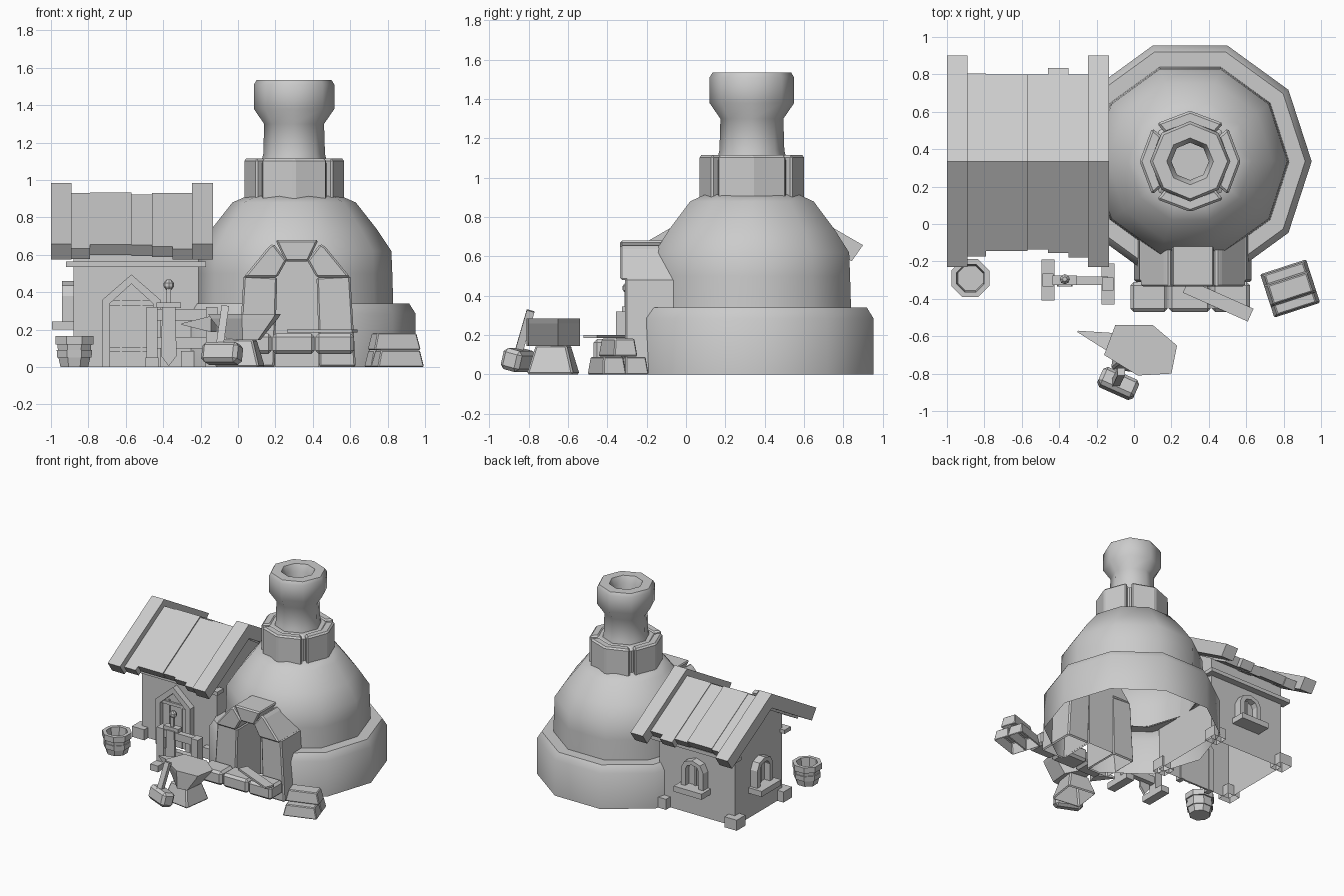
import bpy, bmesh, math
from math import radians, pi
from mathutils import Euler

cube = bpy.data.objects.get("Cube")
if cube:
    bpy.data.objects.remove(cube, do_unlink=True)

stone = bpy.data.materials.new("stone_grey")
stone.use_nodes = True
GREY = (0.6, 0.6, 0.6, 1)
stone.diffuse_color = GREY
stone.node_tree.nodes["Principled BSDF"].inputs["Base Color"].default_value = GREY


def finish(name, bm, loc=(0, 0, 0), rot=(0, 0, 0), bevel=0, smooth=0):
    bmesh.ops.recalc_face_normals(bm, faces=bm.faces)
    if bevel:
        bmesh.ops.bevel(bm, geom=bm.edges[:], offset=bevel, segments=1, affect='EDGES')
    me = bpy.data.meshes.new(name)
    bm.to_mesh(me)
    bm.free()
    ob = bpy.data.objects.new(name, me)
    bpy.context.collection.objects.link(ob)
    ob.location, ob.rotation_euler = loc, rot
    me.materials.append(stone)
    if smooth:
        bpy.ops.object.select_all(action='DESELECT')
        ob.select_set(True)
        bpy.context.view_layer.objects.active = ob
        bpy.ops.object.shade_smooth_by_angle(angle=radians(smooth))
    return ob


def skin(rings):
    """Closed solid through a list of equal-length point rings."""
    bm = bmesh.new()
    loops = [[bm.verts.new(p) for p in r] for r in rings]
    n = len(loops[0])
    for a, b in zip(loops, loops[1:]):
        for i in range(n):
            j = (i + 1) % n
            bm.faces.new((a[i], a[j], b[j], b[i]))
    bm.faces.new(loops[0])
    bm.faces.new(loops[-1])
    return bm


def lathe(name, profile, sides, loc, smooth=0, turn=0):
    rings = [[(r * math.cos(turn + 2 * pi * i / sides), r * math.sin(turn + 2 * pi * i / sides), z)
              for i in range(sides)] for r, z in profile]
    return finish(name, skin(rings), loc, smooth=smooth)


def prism(name, pts, depth, loc, turn=0, bevel=0):
    """Upright outline (x, z) whose front is pushed out to -y by depth."""
    rings = [[(x, y, z) for x, z in pts] for y in (0, -depth)]
    return finish(name, skin(rings), loc, (0, 0, turn), bevel)


def block(name, loc, size, rot=(0, 0, 0), taper=1, bevel=0):
    """Box standing on loc, its top scaled by taper."""
    w, d, h = size
    rings = [[(x * w / 2 * s, y * d / 2 * s, z) for x, y in ((-1, -1), (1, -1), (1, 1), (-1, 1))]
             for z, s in ((0, 1), (h, taper))]
    return finish(name, skin(rings), loc, rot, bevel)


def span(name, lo, hi, bevel=0):
    mid = [(a + b) / 2 for a, b in zip(lo, hi)]
    return block(name, (mid[0], mid[1], lo[2]), [b - a for a, b in zip(lo, hi)], bevel=bevel)


def drop_caps(ob, height=.02):
    """Open a shell: remove level faces lying below height near the middle."""
    bm = bmesh.new()
    bm.from_mesh(ob.data)
    caps = [f for f in bm.faces if abs(f.normal.z) > .95 and f.calc_center_median().z < height
            and f.calc_center_median().xy.length < .4]
    bmesh.ops.delete(bm, geom=caps, context='FACES')
    bm.to_mesh(ob.data)
    bm.free()


# Domed kiln: base ring, dome, collar and chimney
C = (0.3, 0.335, 0)
base = lathe("kiln_base", [(.65, 0), (.65, .285), (.615, .34), (.52, .34), (.52, .335)], 10, C, smooth=42)
dome = lathe("kiln_dome", [(.53, .335), (.525, .5), (.52, .62), (.44, .74), (.33, .88), (.25, .915)],
             10, C, smooth=50)
lathe("collar_core", [(.235, .88), (.235, 1.09), (.2, 1.11)], 8, C)
for k in range(4):
    plan = []
    for r in (.27, .2):
        side = [(r * math.cos(t), r * math.sin(t)) for t in (-.72, 0, .72)]
        plan += side if r > .25 else side[::-1]
    rings = [[(x, y, z) for x, y in plan] for z in (.89, 1.115)]
    finish("collar_stone", skin(rings), C, (0, 0, k * pi / 2), bevel=.012)
lathe("chimney", [(.18, 1.08), (.165, 1.14), (.16, 1.3), (.215, 1.38), (.215, 1.51), (.2, 1.535),
                  (.125, 1.535), (.1, 1.48), (.1, 1.3)], 8, C, smooth=47)

# Firebox hollow cut into the kiln, then the shells opened underneath
hollow = span("hollow_cutter", (.2, -.5, -.1), (.43, 0, .565))
hollow.hide_render = True
for ob in (base, dome):
    mod = ob.modifiers.new("hollow", 'BOOLEAN')
    mod.object, mod.operation, mod.solver = hollow, 'DIFFERENCE', 'EXACT'
    bpy.context.view_layer.objects.active = ob
    bpy.ops.object.modifier_move_to_index(modifier="hollow", index=0)
    bpy.ops.object.modifier_apply(modifier="hollow")
    drop_caps(ob, .34)
bpy.data.objects.remove(hollow, do_unlink=True)

# Firebox arch stones, mirrored about the opening
AX = .315
for s in (-1, 1):
    def half(pts):
        return [(s * x, z) for x, z in pts]
    drop_caps(prism("firebox_pillar", half([(.315, 0), (.12, 0), (.105, .48), (.285, .49)]),
                    .31, (AX, 0, 0), bevel=.01))
    prism("arch_stone", half([(.285, .48), (.105, .48), (.055, .57), (.125, .66), (.15, .645)]),
          .335, (AX, 0, 0), bevel=.01)
prism("keystone", [(-.115, .68), (.115, .68), (.06, .565), (-.06, .565)], .335, (AX, 0, 0), bevel=.01)
for x0, x1 in ((-.02, .18), (.185, .41), (.415, .62)):
    span("hearth_step", (x0, -.47, .07), (x1, -.31, .18), bevel=.018)
block("blade_on_step", (.45, -.41, .185), (.38, .075, .015), (0, 0, radians(-24)))

# House walls open underneath, eave plates and corner stones
RY, SLOPE = .335, .58
walls = prism("house_walls", [(-.3, 0), (.3, 0), (.3, .68), (0, .87), (-.3, .68)], .67, (-.88, RY, 0), pi / 2)
drop_caps(walls)
for y in (.02, .65):
    span("eave_plate", (-.92, y - .04, .535), (-.17, y + .04, .565))
for x in (-.88, -.25):
    for y in (.04, .635):
        drop_caps(span("corner_stone", (x - .055, y - .055, 0), (x + .055, y + .055, .085)))


# Roof: ragged slabs between two raised end trims, eaves cut square to the slope
def chevron(name, x0, x1, front, back, ridge, thick):
    def line(f, b, top):
        return [(-f, top - SLOPE * f), (0, top), (b, top - SLOPE * b)]
    cut = thick * .5
    outline = line(front, back, ridge) + line(front - cut, back - cut, ridge - thick)[::-1]
    prism(name, outline, x1 - x0, (x0, RY, 0), pi / 2)


for x in (-1, -.245):
    chevron("roof_trim", x, x + .11, .565, .565, .985, .115)
for x0, x1, f, b, lift in ((-.9, -.79, .51, .47, 0), (-.79, -.57, .48, .465, .004),
                           (-.57, -.46, .47, .465, -.006), (-.46, -.35, .49, .5, 0),
                           (-.35, -.24, .515, .465, 0)):
    chevron("roof_slab", x0, x1, f, b, .93 + lift, .08)


# Door with pointed frame
def gable(w, h, peak):
    return [(-w, 0), (-w, h), (0, peak), (w, h), (w, 0)]


DX = -.57
prism("door_frame", gable(.155, .36, .495) + gable(.115, .34, .445)[::-1], .06, (DX, .045, 0))
prism("door", gable(.12, .34, .45), .015, (DX, .04, 0))
for x in (-.055, .055):
    span("door_plank_seam", (DX + x - .005, .017, 0), (DX + x + .005, .03, .37))
for z in (.08, .33):
    span("door_bar", (DX - .115, .01, z), (DX + .115, .03, z + .025))


# Arched windows on the back and left walls
def arch(w, h, r):
    return [(-w, 0)] + [(-w * math.cos(t * pi / 4), h + r * math.sin(t * pi / 4)) for t in range(5)] + [(w, 0)]


for x, y, turn in ((-.54, .635, pi), (-.88, RY, -pi / 2)):
    prism("window_frame", arch(.1, .15, .08) + arch(.06, .15, .045)[::-1], .06, (x, y, .23), turn)
    prism("window_pane", arch(.065, .15, .05), .01, (x, y, .23), turn)
    prism("window_bar", [(-.008, 0), (.008, 0), (.008, .19), (-.008, .19)], .02, (x, y, .23), turn)
    prism("window_sill", [(-.125, 0), (.125, 0), (.125, .045), (-.125, .045)], .115, (x, y, .2), turn)

# Bucket
lathe("bucket", [(.08, 0), (.092, .05), (.1, .05), (.102, .09), (.095, .09), (.098, .12), (.11, .12),
                 (.11, .165), (.08, .165), (.072, .06)], 8, (-.875, -.29, 0), turn=pi / 8)

# Weapon rack with an upright sword
for x, y in ((-.46, -.3), (-.14, -.32)):
    span("rack_foot", (x - .035, y - .11, 0), (x + .035, y + .11, .05))
    span("rack_post", (x - .03, y - .035, .04), (x + .03, y + .035, .32))
for z in (.1, .25):
    span("rack_rail", (-.46, -.325, z), (-.14, -.28, z + .06))
prism("sword_blade", [(0, .005), (.042, .06), (.035, .32), (-.035, .32), (-.042, .06)], .02, (-.37, -.315, 0))
span("sword_guard", (-.435, -.325, .315), (-.305, -.275, .345))
span("sword_grip", (-.382, -.312, .34), (-.358, -.288, .42))
lathe("sword_pommel", [(.012, .41), (.027, .43), (.027, .45), (.012, .468)], 8, (-.37, -.295, 0))

# Anvil: waisted foot, wedge body and horn
drop_caps(block("anvil_foot", (.01, -.675, 0), (.24, .24, .15), (0, 0, radians(-8)), taper=.66, bevel=.01))
plan = [(-.13, .14), (.07, .14), (.2, .03), (.17, -.12), (-.01, -.13), (-.19, -.02)]
finish("anvil_body", skin([[(x * s, y, z) for x, y in plan]
                           for z, s in ((.145, .45), (.26, .92), (.285, 1))]), (.03, -.68, 0))
block("anvil_horn", (-.13, -.63, .23), (.085, .1, .18),
      (0, radians(-90), radians(-18)), taper=.08)

# Sledgehammer leaning on the anvil
tilt = Euler((radians(-14), 0, radians(-24)))
block("hammer_head", (-.09, -.865, .02), (.21, .105, .11), tilt, bevel=.02)
block("hammer_handle", (-.1, -.855, .1), (.04, .04, .235), (radians(-16), radians(8), 0))

# Ingot stack
for across, z in ((-.06, 0), (.06, 0), (0, .092)):
    t = radians(18)
    drop_caps(block("ingot", (.835 - across * math.sin(t), -.345 + across * math.cos(t), z),
                    (.26, .125, .09), (0, 0, t), taper=.84, bevel=.006))
